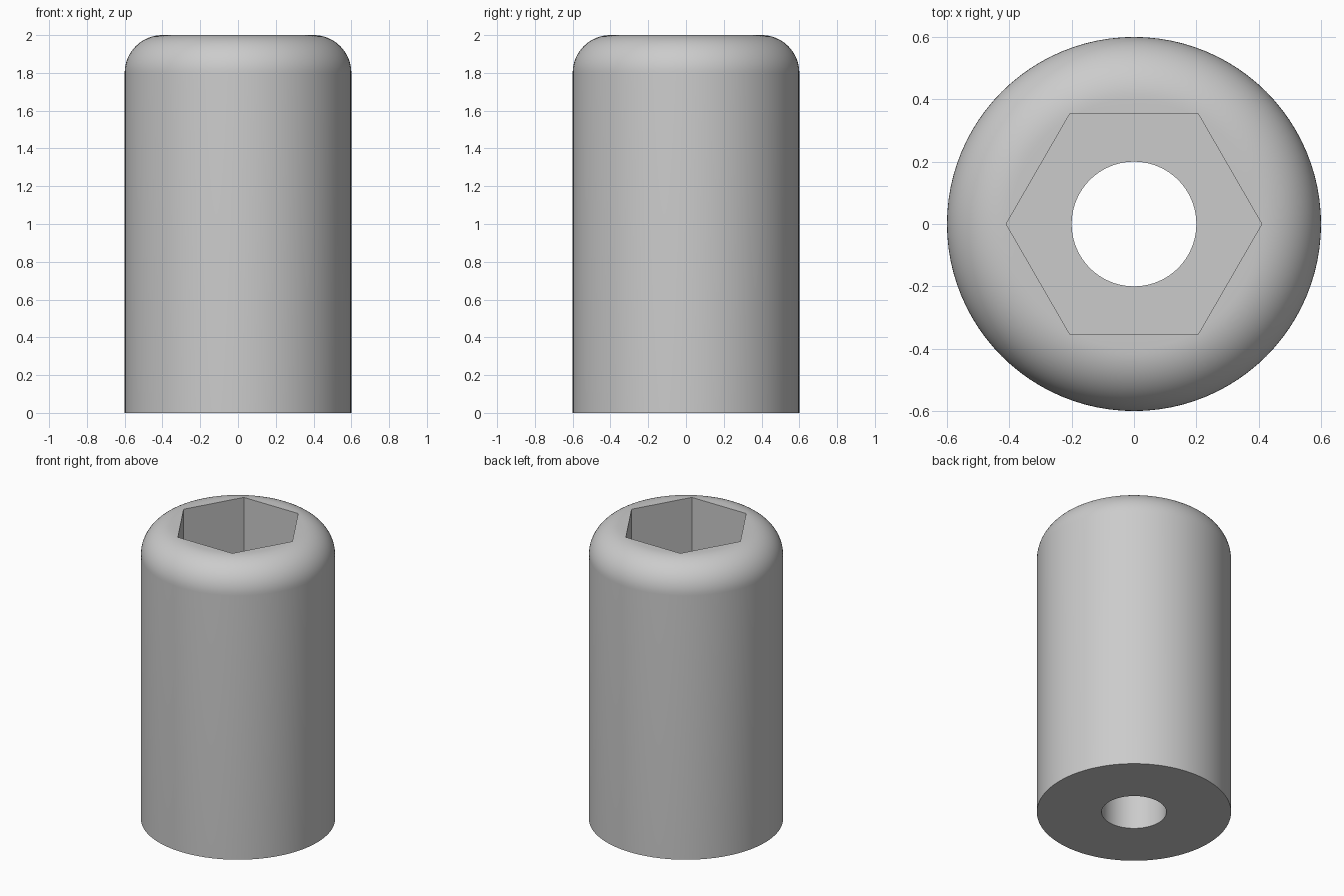
import bpy, bmesh
from math import sin, cos, pi, radians

old = bpy.data.objects.get("Cube")
if old:
    bpy.data.objects.remove(old, do_unlink=True)

RADIUS, HEIGHT, BORE, FILLET = 0.6, 2.0, 0.2, 0.2
HEX_CORNER, HEX_FLOOR = 0.41, 1.0
SEGMENTS, ARC_STEPS = 96, 16

grey = bpy.data.materials.new("light grey")
grey.use_nodes = True
colour = (0.6, 0.6, 0.6, 1)
grey.diffuse_color = colour
grey.node_tree.nodes["Principled BSDF"].inputs["Base Color"].default_value = colour


def make_object(name, bm):
    bmesh.ops.recalc_face_normals(bm, faces=bm.faces)
    mesh = bpy.data.meshes.new(name)
    bm.to_mesh(mesh)
    bm.free()
    mesh.materials.append(grey)
    obj = bpy.data.objects.new(name, mesh)
    bpy.context.collection.objects.link(obj)
    return obj


def lathe(name, profile):
    """Turn a closed (radius, z) profile around the z axis."""
    bm = bmesh.new()
    rings = []
    for i in range(SEGMENTS):
        a = 2 * pi * i / SEGMENTS
        rings.append([bm.verts.new((r * cos(a), r * sin(a), z)) for r, z in profile])
    n = len(profile)
    for i in range(SEGMENTS):
        here, there = rings[i], rings[(i + 1) % SEGMENTS]
        for j in range(n):
            k = (j + 1) % n
            bm.faces.new((here[j], there[j], there[k], here[k]))
    return make_object(name, bm)


def hex_prism(name, radius, bottom, top):
    bm = bmesh.new()
    base = bm.faces.new([bm.verts.new((radius * cos(i * pi / 3), radius * sin(i * pi / 3), bottom))
                         for i in range(6)])
    grown = bmesh.ops.extrude_face_region(bm, geom=[base], use_keep_orig=True)
    for v in grown["geom"]:
        if isinstance(v, bmesh.types.BMVert):
            v.co.z = top
    return make_object(name, bm)


# Body: bored cylinder with a rounded top rim
rim = []
for i in range(ARC_STEPS + 1):
    a = pi / 2 * i / ARC_STEPS
    rim.append((RADIUS - FILLET + FILLET * cos(a), HEIGHT - FILLET + FILLET * sin(a)))
body = lathe("socket_sleeve", [(BORE, 0), (RADIUS, 0)] + rim + [(BORE, HEIGHT)])

# Hexagonal socket cut into the top
cutter = hex_prism("hex_cutter", HEX_CORNER, HEX_FLOOR, HEIGHT + 0.2)
cutter.hide_render = True
cut = body.modifiers.new("hex_socket", "BOOLEAN")
cut.operation = "DIFFERENCE"
cut.solver = "EXACT"
cut.object = cutter

bpy.ops.object.select_all(action="DESELECT")
body.select_set(True)
bpy.context.view_layer.objects.active = body
bpy.ops.object.modifier_apply(modifier=cut.name)
bpy.data.objects.remove(cutter, do_unlink=True)
bpy.ops.object.shade_smooth_by_angle(angle=radians(30))
